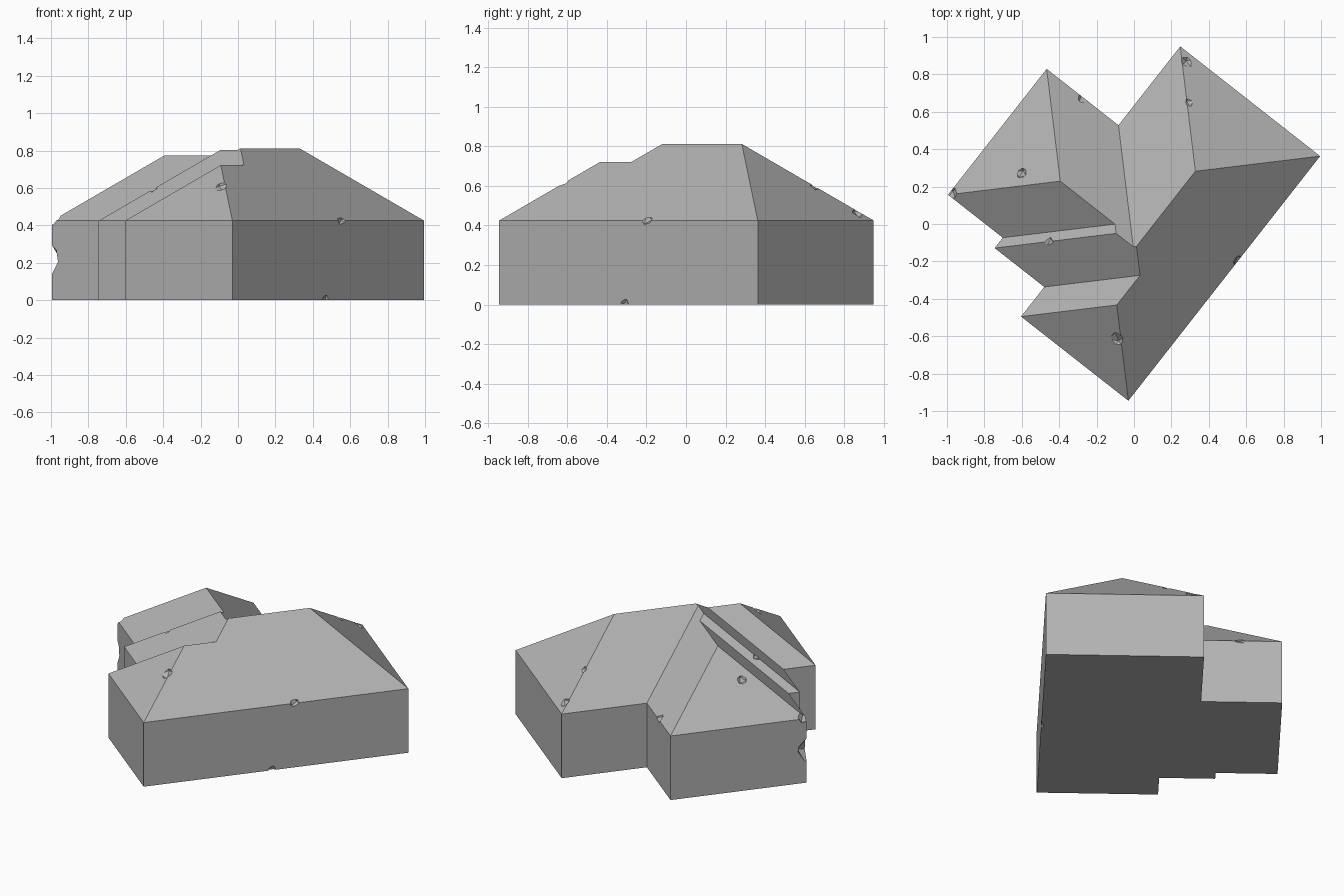
import bpy, bmesh, random
from mathutils import Vector, Matrix, Euler

random.seed(4)
if "Cube" in bpy.data.objects:
    bpy.data.objects.remove(bpy.data.objects["Cube"])

EAVE, PITCH = 0.425, 0.82
ORIGIN = Vector((-0.03, -0.945, 0))
U, V = Vector((0.617, 0.787, 0)), Vector((-0.787, 0.617, 0))


def place(u, v, z):
    """Turn plan coordinates along the two wall directions into a position."""
    return ORIGIN + (U * u + V * v) * 1.006 + Vector((0, 0, z))


# One plain stone colour
stone = bpy.data.materials.new("weathered_grey_stone")
stone.use_nodes = True
stone.diffuse_color = (0.45, 0.45, 0.45, 1)
bsdf = stone.node_tree.nodes["Principled BSDF"]
bsdf.inputs["Base Color"].default_value = stone.diffuse_color
bsdf.inputs["Roughness"].default_value = 0.9

# Stepped plan outline, and ridge nodes with their distance from the walls
outline = {"A": (0, 0), "B": (1.652, 0), "C": (1.652, 0.945), "D": (1.12, 0.945),
           "E": (1.12, 1.43), "F": (0.27, 1.43), "G": (0.27, 1.06),
           "H": (0.2, 1.06), "I": (0.2, 0.725), "J": (0, 0.725)}
ridges = {"P": (0.3625, 0.3625, 0.3625), "S": (0.5625, 0.3625, 0.3625),
          "Q": (0.6725, 0.4725, 0.4725), "R": (1.1795, 0.4725, 0.4725),
          "X": (0.66, 0.485, 0.46), "T": (0.66, 0.6, 0.46),
          "V": (0.695, 0.635, 0.425), "W": (0.695, 1.005, 0.425)}
# One roof plane per wall
planes = ["ABRQSP", "BCR", "CDXQR", "DEWVTX", "EFW", "FGVW", "GHTV",
          "HISQXT", "IJPS", "JAP"]

bm = bmesh.new()
base = {k: bm.verts.new(place(*p, 0)) for k, p in outline.items()}
top = {k: bm.verts.new(place(*p, EAVE)) for k, p in outline.items()}
top.update({k: bm.verts.new(place(u, v, EAVE + PITCH * d))
            for k, (u, v, d) in ridges.items()})
bm.faces.new(list(base.values()))
for plane in planes:
    a, b = plane[:2]
    bm.faces.new([base[a], base[b], top[b], top[a]])
    bm.faces.new([top[k] for k in plane])
bmesh.ops.recalc_face_normals(bm, faces=bm.faces[:])
mesh = bpy.data.meshes.new("hipped_stone_block")
bm.to_mesh(mesh)
bm.free()
block = bpy.data.objects.new("hipped_stone_block", mesh)
mesh.materials.append(stone)
bpy.context.collection.objects.link(block)

# Small broken chips along edges and corners: x, y, z, radius
chips = [(0.57, -0.21, 0.44, 0.045), (0.48, -0.32, 0.0, 0.035),
         (-0.1, -0.63, 0.63, 0.055), (-1.05, 0.16, 0.22, 0.11),
         (-1.0, 0.17, 0.45, 0.06), (-0.61, 0.28, 0.635, 0.04),
         (-0.26, 0.69, 0.45, 0.05), (0.29, 0.88, 0.48, 0.045),
         (0.3, 0.66, 0.61, 0.035), (-0.47, -0.1, 0.62, 0.05)]
bm = bmesh.new()
for x, y, z, r in chips:
    turn = Euler([random.uniform(0, 3) for _ in range(3)]).to_matrix().to_4x4()
    bmesh.ops.create_icosphere(bm, subdivisions=1, radius=r,
                               matrix=Matrix.Translation((x, y, z)) @ turn)
chip_mesh = bpy.data.meshes.new("chip_cutter")
bm.to_mesh(chip_mesh)
bm.free()
chip_mesh.materials.append(stone)
cutter = bpy.data.objects.new("chip_cutter", chip_mesh)
cutter.hide_render = True
bpy.context.collection.objects.link(cutter)

# Cut the chips, then discard the cutter
mod = block.modifiers.new("chips", "BOOLEAN")
mod.operation, mod.solver, mod.object = "DIFFERENCE", "EXACT", cutter
bpy.context.view_layer.objects.active = block
block.select_set(True)
bpy.ops.object.modifier_apply(modifier=mod.name)
bpy.data.objects.remove(cutter)
